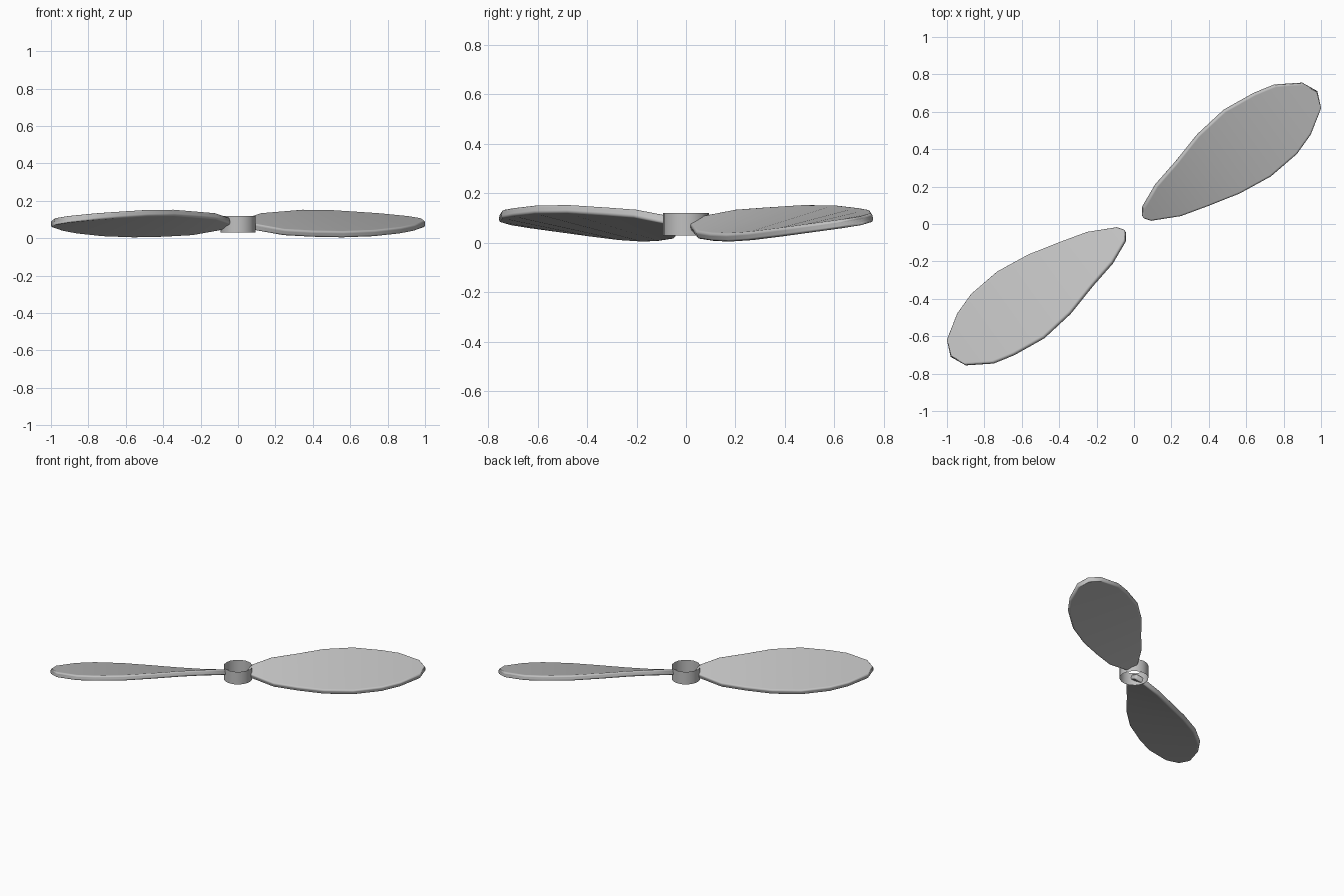
import bpy, bmesh, math
from mathutils import Vector

cube = bpy.data.objects.get("Cube")
if cube:
    bpy.data.objects.remove(cube, do_unlink=True)

grey = bpy.data.materials.new("light_grey")
grey.use_nodes = True
colour = (0.53, 0.53, 0.53, 1)
grey.diffuse_color = colour
grey.node_tree.nodes["Principled BSDF"].inputs["Base Color"].default_value = colour


def add_object(name, bm):
    mesh = bpy.data.meshes.new(name)
    bm.to_mesh(mesh)
    bm.free()
    mesh.materials.append(grey)
    for face in mesh.polygons:
        face.use_smooth = True
    obj = bpy.data.objects.new(name, mesh)
    bpy.context.collection.objects.link(obj)
    return obj


# Blade outline in plan, both edges running from root to tip
raised_edge = [(.045, .09), (.115, .21), (.22, .33), (.34, .48), (.48, .61),
               (.64, .70), (.75, .745), (.90, .755), (.98, .71)]
lowered_edge = [(.045, .035), (.09, .02), (.25, .045), (.40, .10), (.565, .165),
                (.73, .255), (.87, .375), (.945, .48), (1.0, .62)]
axis = math.radians(37)


def twisted(x, y):
    """Lift a plan point onto a surface whose pitch flattens towards the tip."""
    u = x * math.cos(axis) + y * math.sin(axis)
    v = y * math.cos(axis) - x * math.sin(axis)
    return Vector((x, y, .075 + .015 * u + .54 * math.exp(-u) * v))


def make_blade(name, turn):
    bm = bmesh.new()
    high = [bm.verts.new(twisted(*p)) for p in raised_edge]
    low = [bm.verts.new(twisted(*p)) for p in lowered_edge]
    bm.faces.new((low[0], low[1], high[0]))
    for i in range(len(high) - 2):
        bm.faces.new((low[i + 1], low[i + 2], high[i + 1], high[i]))
    bm.faces.new((low[-1], high[-1], high[-2]))
    bmesh.ops.recalc_face_normals(bm, faces=bm.faces)
    obj = add_object(name, bm)
    obj.rotation_euler.z = turn

    # Thickness with a rounded rim
    shell = obj.modifiers.new("thickness", 'SOLIDIFY')
    shell.thickness = .036
    shell.offset = 0
    rim = obj.modifiers.new("rounded_rim", 'BEVEL')
    rim.width = .012
    rim.segments = 3
    rim.limit_method = 'ANGLE'
    rim.angle_limit = math.radians(65)
    rim.harden_normals = True


make_blade("left_blade", 0)
make_blade("right_blade", math.pi)

# Open hub ring
bm = bmesh.new()
bmesh.ops.create_cone(bm, cap_ends=False, segments=16, radius1=.093, radius2=.093, depth=.09)
bmesh.ops.translate(bm, verts=bm.verts, vec=(0, 0, .075))
add_object("hub_ring", bm)
